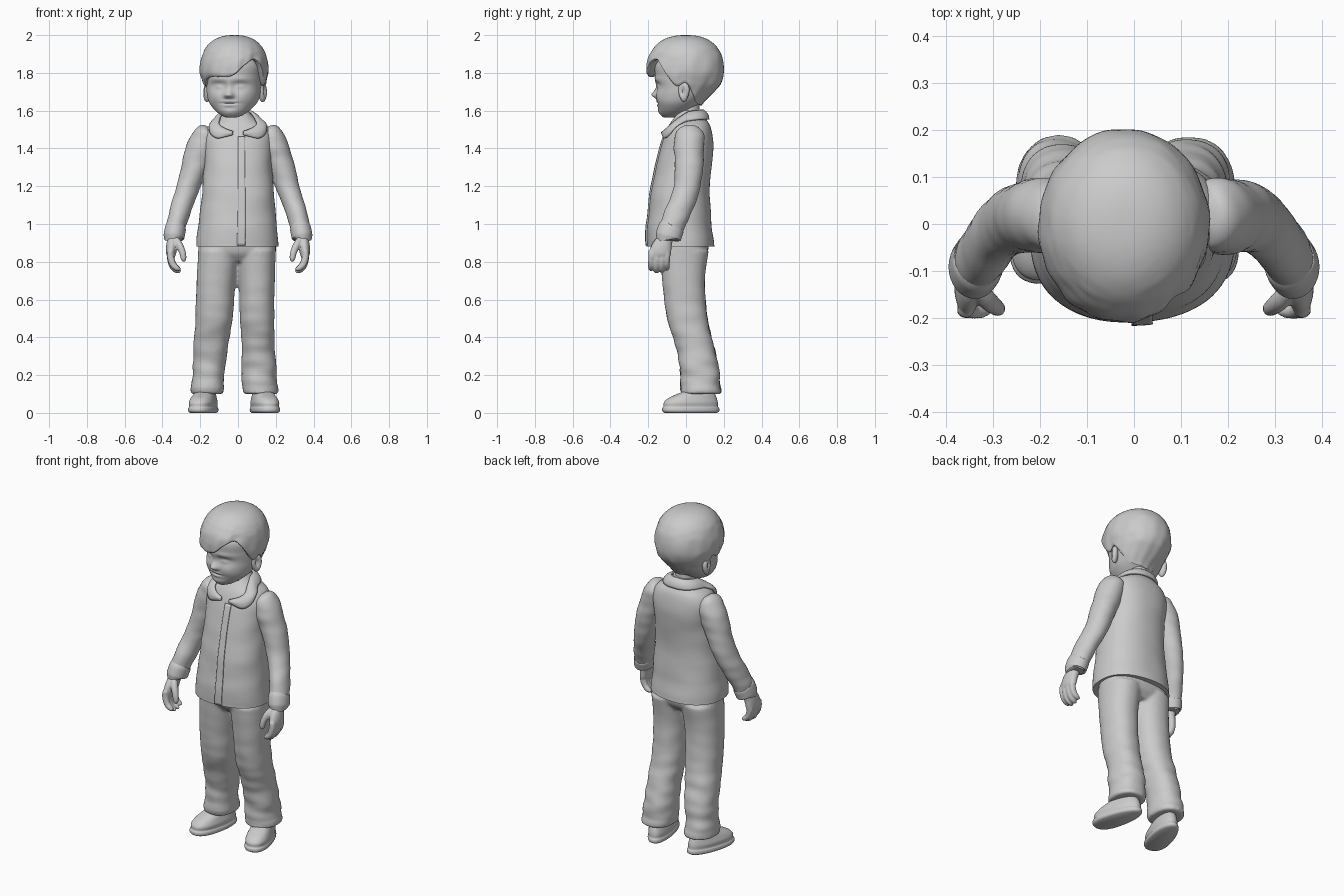
import bpy, bmesh
from math import sin, cos, pi, exp, radians, copysign
from mathutils import Vector, Matrix, noise

if "Cube" in bpy.data.objects:
    bpy.data.objects.remove(bpy.data.objects["Cube"])


def curve(rows, t):
    """Smooth interpolation through rows of (t, values...)."""
    t = min(max(t, rows[0][0]), rows[-1][0])
    i = max(k for k in range(len(rows) - 1) if rows[k][0] <= t)
    a, b = rows[i], rows[i + 1]
    p, n = rows[max(i - 1, 0)], rows[min(i + 2, len(rows) - 1)]
    h = b[0] - a[0]
    u = (t - a[0]) / h
    out = []
    for k in range(1, len(a)):
        ma, mb = (b[k] - p[k]) / (b[0] - p[0]) * h, (n[k] - a[k]) / (n[0] - a[0]) * h
        out.append((2*u**3 - 3*u**2 + 1) * a[k] + (u**3 - 2*u**2 + u) * ma
                   + (3*u**2 - 2*u**3) * b[k] + (u**3 - u**2) * mb)
    return out


def oval(x0, x1, y0, y1, z, a, power=2.0):
    """Point on a (super)ellipse; angle 0 is the front, positive towards +x."""
    s, c = sin(a), cos(a)
    s, c = copysign(abs(s) ** (2 / power), s), copysign(abs(c) ** (2 / power), c)
    return Vector(((x0 + x1) / 2 + (x1 - x0) / 2 * s, (y0 + y1) / 2 - (y1 - y0) / 2 * c, z))


def skin(bm, rings, closed=True, caps=True):
    vs = [[bm.verts.new(p) for p in r] for r in rings]
    n = len(vs[0])
    for r, q in zip(vs, vs[1:]):
        for j in range(n if closed else n - 1):
            k = (j + 1) % n
            bm.faces.new((r[j], r[k], q[k], q[j]))
    if caps:
        bm.faces.new(vs[0])
        bm.faces.new(vs[-1])


def stack(bm, rows, steps, n=48, power=2.0, fn=lambda p, a: p):
    """Vertical loft of rows (z, x0, x1, y0, y1)."""
    z0, z1 = rows[0][0], rows[-1][0]
    rings = []
    for i in range(steps + 1):
        z = z0 + (z1 - z0) * i / steps
        v = curve(rows, z)
        rings.append([fn(oval(*v, z, 2 * pi * j / n, power), 2 * pi * j / n) for j in range(n)])
    skin(bm, rings)


def tube(bm, rows, steps=24, n=24, side=1, wrinkle=0.0):
    """Loft along a path of rows (x, y, z, rx, ry)."""
    rows = [(i, *r) for i, r in enumerate(rows)]
    rings = []
    for i in range(steps + 1):
        t = (len(rows) - 1) * i / steps
        x, y, z, rx, ry = curve(rows, t)
        d = Vector(curve(rows, t + .05)[:3]) - Vector(curve(rows, t - .05)[:3])
        d.normalize()
        u = Vector((1, 0, 0)) - d * d.x
        u.normalize()
        w = d.cross(u)
        ring = []
        for j in range(n):
            a = 2 * pi * j / n
            p = Vector((x, y, z)) + u * rx * cos(a) + w * ry * sin(a)
            p += (p - Vector((x, y, z))) * wrinkle * noise.noise(Vector((p.x * 9, p.y * 9, p.z * 20 + side)))
            ring.append((p.x * side, p.y, p.z))
        rings.append(ring)
    skin(bm, rings)


def finish(name, bm, voxel=0, thick=0):
    bmesh.ops.recalc_face_normals(bm, faces=bm.faces)
    me = bpy.data.meshes.new(name)
    bm.to_mesh(me)
    bm.free()
    ob = bpy.data.objects.new(name, me)
    bpy.context.collection.objects.link(ob)
    if thick:
        m = ob.modifiers.new("thickness", 'SOLIDIFY')
        m.thickness, m.offset = thick, 0
    if voxel:
        m = ob.modifiers.new("blend", 'REMESH')
        m.mode, m.voxel_size, m.use_smooth_shade = 'VOXEL', voxel, True
        m = ob.modifiers.new("soften", 'SMOOTH')
        m.factor, m.iterations = .5, 4
    return ob


# head with sculpted face, turned slightly
HEAD = [(1.565, -.03, .03, -.12, -.05), (1.575, -.055, .055, -.13, -.02), (1.60, -.09, .09, -.142, .03),
        (1.64, -.125, .125, -.148, .08), (1.68, -.14, .14, -.152, .12), (1.72, -.146, .146, -.155, .15),
        (1.78, -.15, .15, -.163, .165), (1.85, -.15, .15, -.16, .165), (1.93, -.09, .09, -.10, .10)]
FACE = [(0, 1.685, .026, .016, .014), (0, 1.72, .010, .012, .03), (0, 1.648, .008, .024, .006),
        (0, 1.629, .008, .02, .007), (0, 1.639, -.007, .028, .004), (0, 1.592, .008, .028, .014)]
for s in (-1, 1):
    FACE += [(s * .058, 1.732, -.015, .03, .016), (s * .058, 1.727, .010, .018, .010),
             (s * .06, 1.765, .005, .035, .012), (s * .075, 1.67, .009, .03, .025),
             (s * .015, 1.678, .008, .008, .008)]
TURN = Matrix.Translation((-.02, 0, 0)) @ Matrix.Rotation(radians(-10), 4, 'Z')


def sculpt(p, a):
    if cos(a) > 0:
        p.y -= sum(k * exp(-((p.x - x) / sx) ** 2 / 2 - ((p.z - z) / sz) ** 2 / 2)
                   for x, z, k, sx, sz in FACE) * min(1, cos(a) * 2)
    return TURN @ p


bm = bmesh.new()
stack(bm, HEAD, 90, 120, 2.15, sculpt)
finish("head", bm)

# ears: dented ellipsoids
for s, side in ((-1, "right"), (1, "left")):
    bm = bmesh.new()
    bmesh.ops.create_uvsphere(bm, u_segments=24, v_segments=18, radius=1)
    for v in bm.verts:
        x, y, z = v.co
        if x > 0:
            x -= .9 * exp(-((y + .15) ** 2 + (z - .1) ** 2 * .7) / .16)
        v.co = TURN @ Vector((s * (.15 + .022 * x + .006 * y), .015 + .03 * y * (1 + .25 * z), 1.698 + .052 * z))
    finish(side + "_ear", bm)

# hair cap with a swept fringe
HAIR = [(1.60, -.10, .07, -.12, .06), (1.65, -.14, .11, -.15, .10), (1.70, -.165, .13, -.17, .15),
        (1.75, -.188, .15, -.195, .19), (1.80, -.205, .165, -.21, .205), (1.84, -.205, .165, -.21, .205)]
EDGE = [(-180, 1.63), (-130, 1.65), (-108, 1.70), (-92, 1.76), (-76, 1.735), (-62, 1.77), (-40, 1.785),
        (-12, 1.785), (2, 1.80), (18, 1.845), (36, 1.875), (48, 1.85), (62, 1.78), (76, 1.735),
        (90, 1.755), (106, 1.70), (130, 1.65), (180, 1.63)]


def hair_point(deg, s, shrink=1.0, lift=0.0):
    a = radians(deg)
    edge = curve(EDGE, deg)[0]
    z = edge + (2.0 - edge) * cos(s * pi / 2)
    v = curve(HAIR, min(z, 1.8))
    k = 1.0 if z < 1.8 else max(0, 1 - ((z - 1.8) / .2) ** 2.4) ** (1 / 2.4)
    mid = Vector((-.02, 0, z))
    p = oval(*v, z, a)
    fringe = exp(-((deg + 15) / 40) ** 2) * exp(-((s - .85) / .2) ** 2) * .03
    lump = .03 * noise.noise(p * k * 14) + .012 * sin(a * 16 + s * 7) * s * s
    p = mid + (p - mid) * (k * (1 + lump * s + fringe - .02 * s * (z > 1.75)) * shrink)
    p.z += lift
    return p


bm = bmesh.new()
angles = [-180 + 360 * j / 96 for j in range(96)]
rings = [[hair_point(d, max(i, .15) / 32) for d in angles] for i in range(33)]
rings += [[hair_point(d, 1, k, h) for d in angles] for k, h in ((.96, -.006), (.88, .0), (.72, .02))]
skin(bm, rings)
finish("hair", bm)

# neck
bm = bmesh.new()
stack(bm, [(1.45, -.085, .065, -.05, .085), (1.56, -.07, .05, -.04, .075), (1.66, -.08, .05, -.06, .07)], 10)
finish("neck", bm)

# jacket body
JACKET = [(.882, -.222, .212, -.208, .150), (.92, -.22, .21, -.21, .147), (1.0, -.21, .205, -.204, .135),
          (1.2, -.187, .187, -.180, .125), (1.3, -.18, .18, -.16, .135), (1.4, -.182, .182, -.135, .145),
          (1.47, -.182, .182, -.113, .14), (1.52, -.155, .155, -.092, .128), (1.55, -.11, .105, -.072, .11),
          (1.58, -.08, .07, -.05, .09), (1.60, -.07, .055, -.04, .08)]


def crease(p, a):
    c = Vector((0, -.02, p.z))
    k = .025 * noise.noise(Vector((p.x * 6, p.y * 6, p.z * 10)))
    return c + (p - c) * (1 + k * min(1, max(0, (1.55 - p.z) * 4)))


def jacket_point(a, z, out):
    p = crease(oval(*curve(JACKET, z), z, a, 2.3), a)
    d = Vector((p.x, p.y - .01, .04)).normalized()
    return p + d * out


bm = bmesh.new()
stack(bm, JACKET, 72, 72, 2.3, crease)
finish("jacket", bm)

# front closing flap
bm = bmesh.new()
skin(bm, [[jacket_point(radians(d), .886 + .575 * i / 40, .003) for d in (.02, 1, 3, 5, 7, 9)]
          for i in range(41)], closed=False, caps=False)
finish("front_flap", bm, thick=.009)

# folded collar with pointed fronts (angle, top z, lower z)
COLLAR = [(6, 1.482, 1.474), (16, 1.495, 1.462), (30, 1.515, 1.452), (42, 1.535, 1.468), (60, 1.56, 1.515),
          (90, 1.588, 1.545), (180, 1.598, 1.55)]
bm = bmesh.new()
rings = []
for j in range(81):
    d = 6 + 348 * j / 80
    top, low = curve(COLLAR, min(d, 360 - d))
    rings.append([jacket_point(radians(d), top + (low - top) * v / 6, .007 + .010 * sin(pi * v / 6))
                  for v in range(7)])
skin(bm, rings, closed=False, caps=False)
finish("collar", bm, thick=.014)

# sleeves, cuffs and hands
SLEEVE = [(.15, .02, 1.508, .02, .03), (.165, .02, 1.485, .06, .07), (.188, .018, 1.42, .077, .08),
          (.228, .015, 1.31, .069, .075), (.262, .005, 1.20, .061, .070), (.293, -.022, 1.11, .056, .067),
          (.32, -.062, 1.02, .053, .066), (.336, -.088, .945, .048, .062)]
CUFF = [(.329, -.076, .985, .049, .06), (.330, -.078, .98, .055, .068), (.336, -.088, .95, .056, .069),
        (.340, -.094, .928, .054, .067), (.340, -.094, .927, .044, .056), (.338, -.09, .95, .04, .05)]
PALM = [(.338, -.09, .96, .03, .036), (.342, -.105, .925, .030, .038), (.350, -.125, .885, .030, .052),
        (.354, -.137, .845, .027, .058), (.352, -.138, .82, .018, .05)]
THUMB = [(.335, -.13, .925, .018, .02), (.312, -.16, .89, .02, .022), (.294, -.176, .85, .018, .018),
         (.288, -.18, .815, .015, .015), (.288, -.178, .80, .006, .006)]
for s, side in ((-1, "right"), (1, "left")):
    bm = bmesh.new()
    tube(bm, SLEEVE, 48, 32, s, .07)
    finish(side + "_sleeve", bm)
    bm = bmesh.new()
    tube(bm, CUFF, 20, 32, s)
    finish(side + "_cuff", bm)
    bm = bmesh.new()
    tube(bm, PALM, 16, 24, s)
    tube(bm, THUMB, 16, 16, s)
    for y, drop in ((-.183, .012), (-.155, 0), (-.126, .002), (-.1, .014)):
        tube(bm, [(.356, y, .86, .017, .016), (.357, y, .815 + drop, .019, .017),
                  (.345, y - .002, .775 + drop, .018, .016), (.322, y - .002, .753 + drop, .015, .015),
                  (.303, y - .002, .748 + drop, .006, .006)], 16, 14, s)
    finish(side + "_hand", bm, voxel=.0055)

# trousers: two legs blended into the hips
LEGS = ([(.10, -.247, -.078, -.025, .182), (.16, -.245, -.075, -.028, .18), (.3, -.238, -.06, -.04, .16),
         (.5, -.226, -.03, -.10, .116), (.7, -.219, -.012, -.126, .1), (.86, -.21, .01, -.14, .12)],
        [(.10, .025, .207, -.025, .185), (.16, .024, .205, -.028, .183), (.3, .02, .2, -.04, .16),
         (.5, .01, .191, -.10, .116), (.7, .004, .195, -.126, .1), (.86, -.01, .2, -.14, .12)])
HIPS = [(.80, -.19, .18, -.10, .08), (.85, -.21, .2, -.138, .115), (.95, -.2, .195, -.15, .12)]


def fold(rows):
    def fn(p, a):
        x0, x1, y0, y1 = curve(rows, p.z)
        c = Vector(((x0 + x1) / 2, (y0 + y1) / 2, p.z))
        k = .13 * noise.noise(Vector((p.x * 7, p.y * 7, p.z * 17))) * max(.1, min(1, (.75 - p.z) * 2))
        return c + (p - c) * (1 + k * .8 + (.035 if p.z < .135 else 0))
    return fn


bm = bmesh.new()
for rows in LEGS:
    stack(bm, rows, 90, 48, 2.2, fold(rows))
stack(bm, HIPS, 12, 64, 2.4)
finish("trousers", bm, voxel=.009)

# shoes, toes turned out, with a sole rim
SHOE = [(0, -.058, .058, -.148, .135), (.008, -.067, .067, -.16, .147), (.026, -.067, .067, -.161, .147),
        (.032, -.063, .063, -.155, .142), (.055, -.065, .065, -.152, .14), (.078, -.059, .059, -.128, .134),
        (.098, -.052, .052, -.085, .125), (.112, -.046, .046, -.05, .115), (.13, -.04, .04, -.03, .1)]
for s, side, x in ((-1, "right", -.178), (1, "left", .136)):
    place = Matrix.Translation((x, .032, 0)) @ Matrix.Rotation(radians(15 * s), 4, 'Z')

    def footprint(p, a):
        p.x *= 1 + .15 * cos(a)  # wider toe than heel
        return place @ p
    bm = bmesh.new()
    stack(bm, SHOE, 40, 48, 2.3, footprint)
    finish(side + "_shoe", bm)

for ob in bpy.context.collection.objects:
    ob.select_set(True)
    bpy.context.view_layer.objects.active = ob
bpy.ops.object.shade_smooth_by_angle(angle=radians(50))
